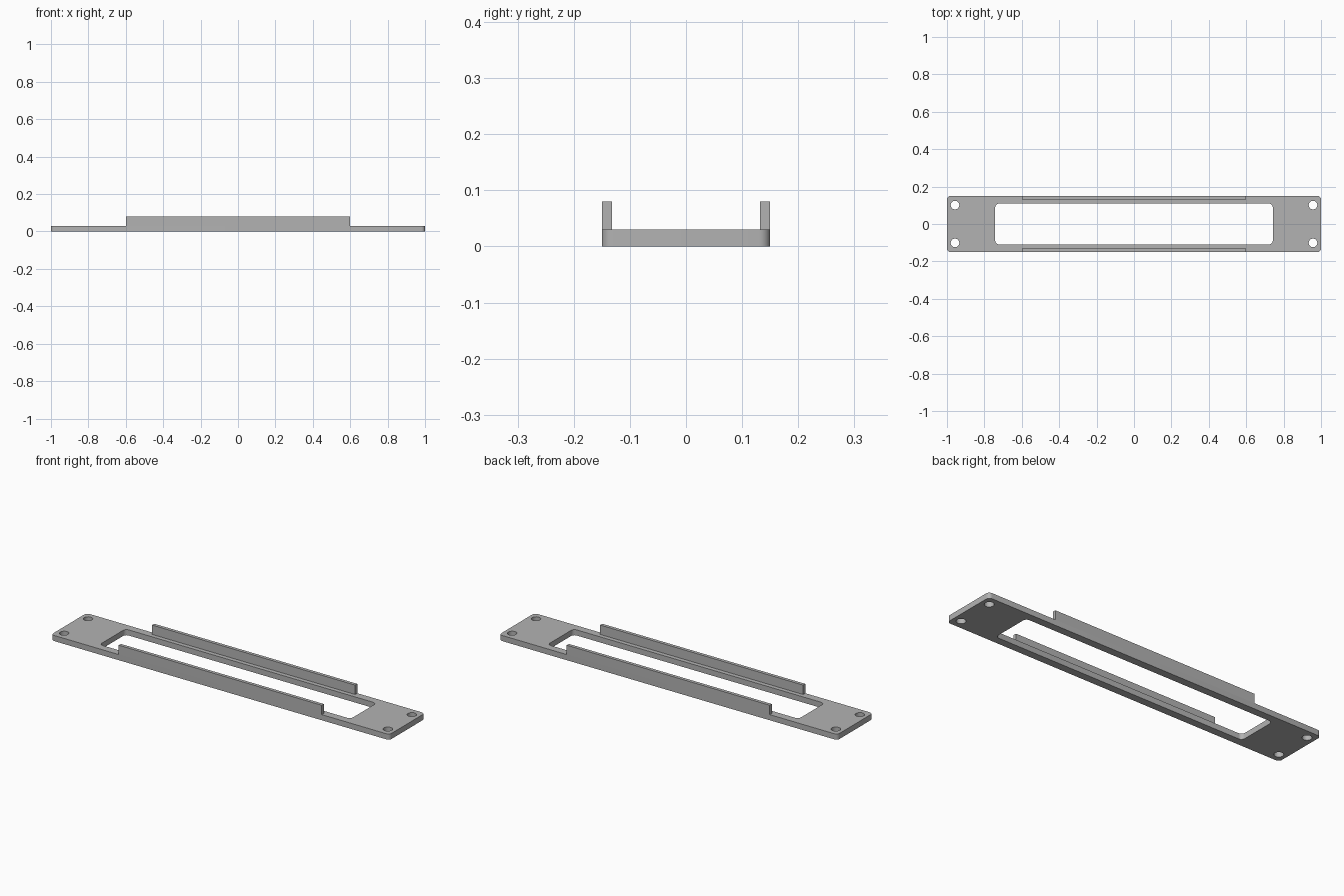
import bpy
import bmesh
from math import cos, sin, pi

LENGTH, WIDTH, THICK = 2.0, 0.3, 0.03
RAIL_LENGTH, RAIL_THICK, RAIL_TOP = 1.2, 0.018, 0.08

if "Cube" in bpy.data.objects:
    bpy.data.objects.remove(bpy.data.objects["Cube"], do_unlink=True)

GREY = (0.45, 0.45, 0.45, 1)
grey = bpy.data.materials.new("grey")
grey.use_nodes = True
grey.diffuse_color = GREY
grey.node_tree.nodes["Principled BSDF"].inputs["Base Color"].default_value = GREY


def rounded_rect(hx, hy, r, steps=8):
    pts = []
    for i, (sx, sy) in enumerate([(1, 1), (-1, 1), (-1, -1), (1, -1)]):
        for k in range(steps + 1):
            a = (i + k / steps) * pi / 2
            pts.append((sx * (hx - r) + r * cos(a), sy * (hy - r) + r * sin(a)))
    return pts


def circle(cx, cy, r, n=32):
    return [(cx + r * cos(2 * pi * i / n), cy + r * sin(2 * pi * i / n)) for i in range(n)]


def finish(name, mesh):
    mesh.materials.clear()
    mesh.materials.append(grey)
    obj = bpy.data.objects.new(name, mesh)
    bpy.context.collection.objects.link(obj)
    bpy.ops.object.select_all(action="DESELECT")
    obj.select_set(True)
    bpy.context.view_layer.objects.active = obj
    bpy.ops.object.shade_smooth_by_angle()
    return obj


def extruded(name, loops, z0, z1):
    """Solid plate from an outline and its holes."""
    curve = bpy.data.curves.new(name + "_outline", "CURVE")
    curve.dimensions = "2D"
    curve.fill_mode = "BOTH"
    curve.extrude = (z1 - z0) / 2
    for loop in loops:
        spline = curve.splines.new("POLY")
        spline.points.add(len(loop) - 1)
        for point, (x, y) in zip(spline.points, loop):
            point.co = (x, y, 0, 1)
        spline.use_cyclic_u = True
    helper = bpy.data.objects.new(name + "_outline", curve)
    bpy.context.collection.objects.link(helper)
    bpy.context.view_layer.update()
    depsgraph = bpy.context.evaluated_depsgraph_get()
    mesh = bpy.data.meshes.new_from_object(helper.evaluated_get(depsgraph))
    bpy.data.objects.remove(helper, do_unlink=True)
    bm = bmesh.new()
    bm.from_mesh(mesh)
    bmesh.ops.remove_doubles(bm, verts=bm.verts, dist=1e-5)
    bmesh.ops.translate(bm, verts=bm.verts, vec=(0, 0, (z0 + z1) / 2))
    bmesh.ops.recalc_face_normals(bm, faces=bm.faces)
    bm.to_mesh(mesh)
    bm.free()
    return finish(name, mesh)


# Base plate with a long window and four screw holes
holes = [circle(sx * 0.957, sy * 0.101, 0.023) for sx in (-1, 1) for sy in (-1, 1)]
extruded("base_plate",
         [rounded_rect(LENGTH / 2, WIDTH / 2, 0.02),
          rounded_rect(0.742, 0.109, 0.02)] + holes,
         0, THICK)

# Upright rails along the front and back edges
for name, side in (("front_rail", -1), ("back_rail", 1)):
    outer, inner = side * WIDTH / 2, side * (WIDTH / 2 - RAIL_THICK)
    h = RAIL_LENGTH / 2
    extruded(name, [[(-h, outer), (h, outer), (h, inner), (-h, inner)]], THICK, RAIL_TOP)
